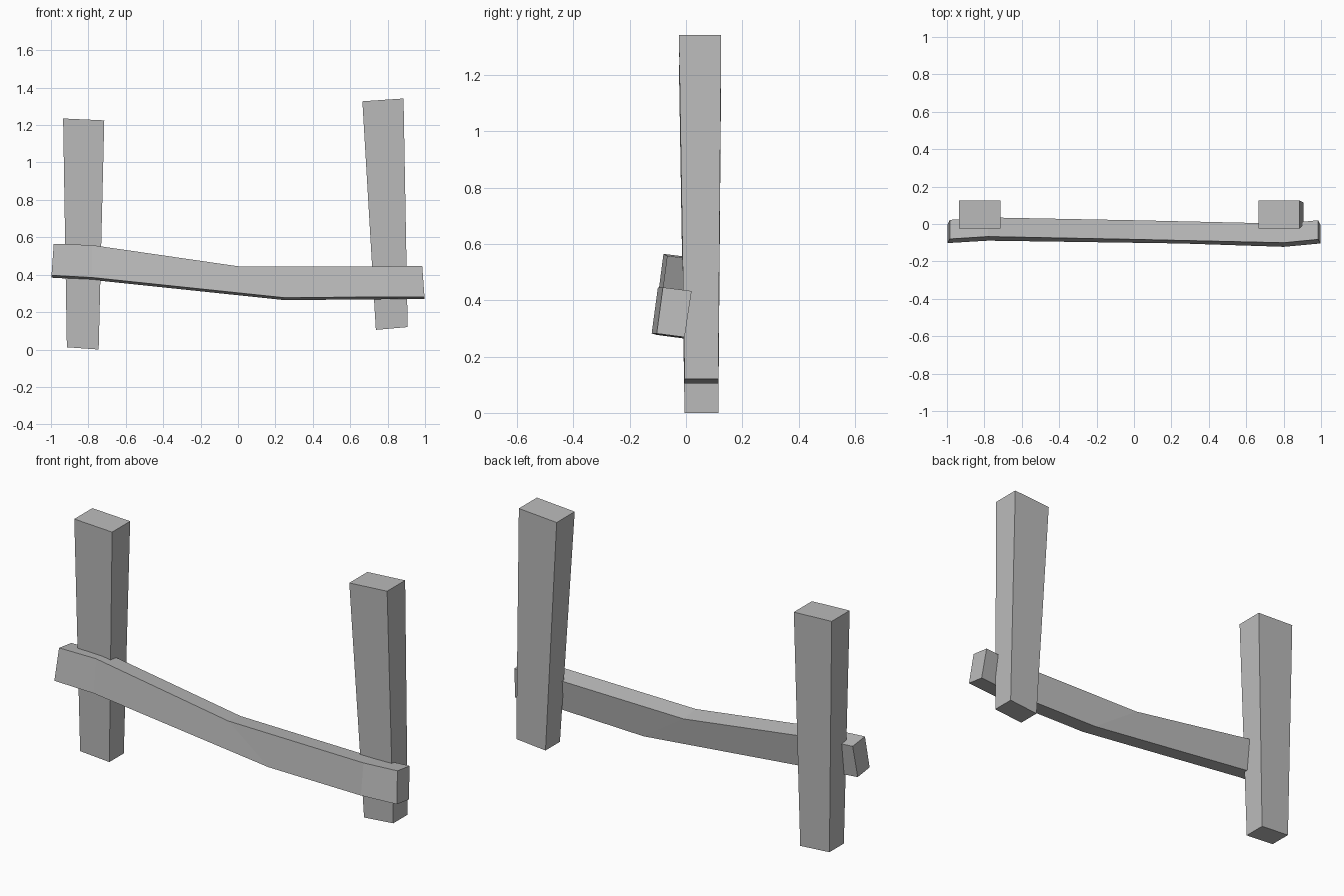
import bpy
import bmesh

if "Cube" in bpy.data.objects:
    bpy.data.objects.remove(bpy.data.objects["Cube"], do_unlink=True)

grey = bpy.data.materials.new("plain grey")
grey.use_nodes = True
colour = (0.5, 0.5, 0.5, 1)
grey.diffuse_color = colour
grey.node_tree.nodes["Principled BSDF"].inputs["Base Color"].default_value = colour


def loft(name, rings):
    """Skin a row of four-cornered sections and cap both ends."""
    bm = bmesh.new()
    loops = [[bm.verts.new(p) for p in ring] for ring in rings]
    for a, b in zip(loops, loops[1:]):
        for i in range(4):
            j = (i + 1) % 4
            bm.faces.new((a[i], a[j], b[j], b[i]))
    bm.faces.new(loops[0])
    bm.faces.new(loops[-1])
    bmesh.ops.recalc_face_normals(bm, faces=bm.faces)
    mesh = bpy.data.meshes.new(name)
    bm.to_mesh(mesh)
    bm.free()
    mesh.materials.append(grey)
    obj = bpy.data.objects.new(name, mesh)
    bpy.context.collection.objects.link(obj)


def post_ring(x0, x1, z0, z1, y0, y1):
    return [(x0, y0, z0), (x1, y0, z1), (x1, y1, z1), (x0, y1, z0)]


# Leaning posts, wider at the top
loft("right_post", [post_ring(-0.915, -0.745, 0.012, 0.0, -0.005, 0.115),
                    post_ring(-0.935, -0.715, 1.235, 1.225, -0.025, 0.125)])
loft("left_post", [post_ring(0.737, 0.907, 0.105, 0.12, -0.005, 0.115),
                   post_ring(0.665, 0.885, 1.327, 1.342, -0.025, 0.125)])


# Sagging rail, tilted in section: top x, bottom x, front y, top z, bottom z
def rail_ring(xt, xb, y, zt, zb):
    return [(xt, y, zt), (xt, y + 0.102, zt - 0.013),
            (xb, y + 0.077, zb - 0.013), (xb, y - 0.022, zb)]


stations = [(-0.985, -0.997, -0.080, 0.565, 0.397),
            (-0.78, -0.78, -0.067, 0.558, 0.385),
            (0.0, 0.25, -0.082, 0.445, 0.277),
            (0.8, 0.8, -0.100, 0.445, 0.282),
            (0.985, 0.997, -0.082, 0.446, 0.282)]
loft("cross_rail", [rail_ring(*s) for s in stations])
